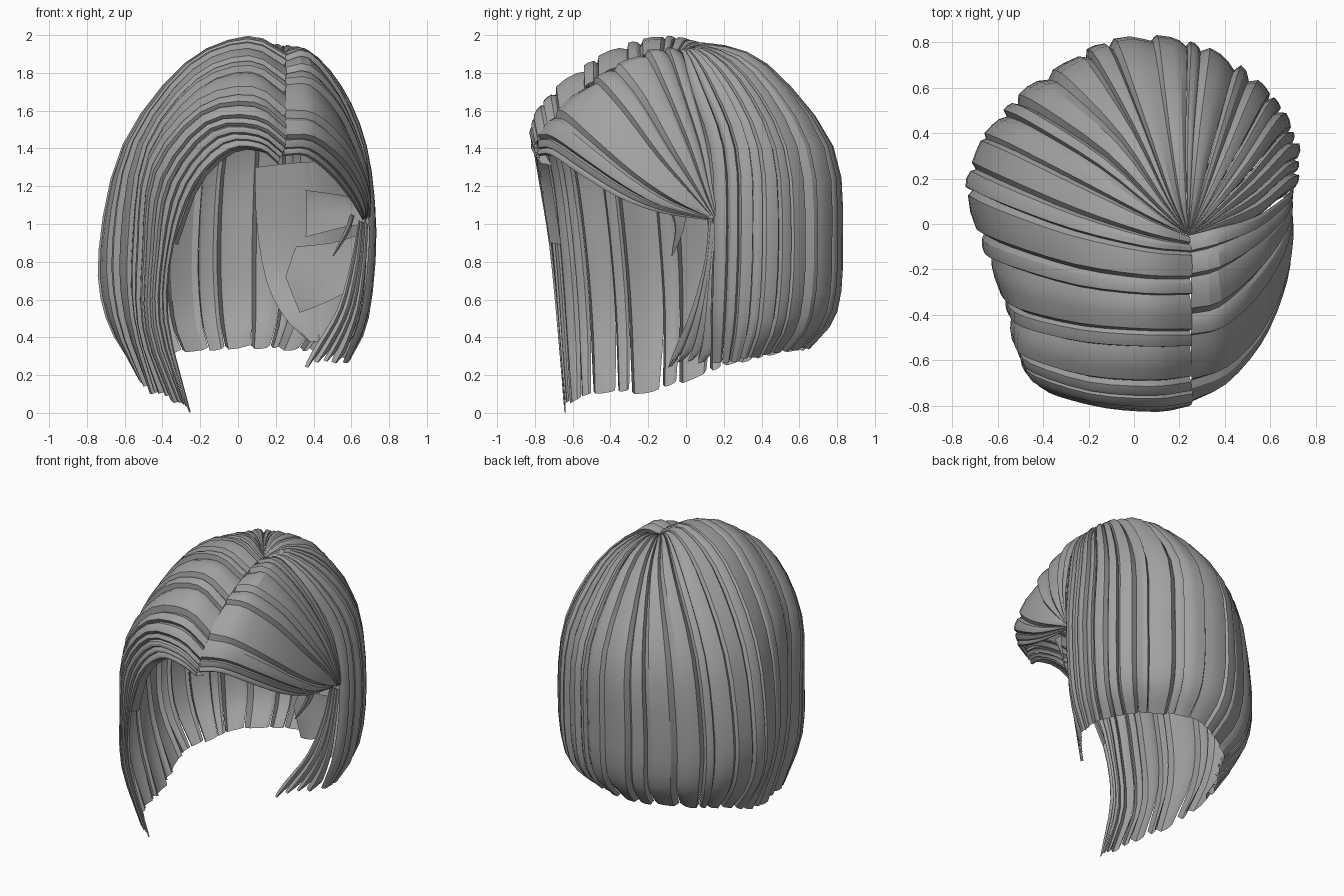
import bpy, bmesh, math, random
from mathutils import Vector

random.seed(11)
CENTER = Vector((0, 0, 0.9))

hair = bpy.data.materials.new("hair grey")
hair.diffuse_color = (0.36, 0.36, 0.36, 1)


def spline(pts, s):
    """Catmull-Rom through pts, s in 0..1"""
    n = len(pts) - 1
    s = min(max(s, 0), 1) * n
    i = min(int(s), n - 1)
    f = s - i
    b, c = pts[i], pts[i + 1]
    a = pts[i - 1] if i > 0 else b * 2 - c
    d = pts[i + 2] if i + 2 <= n else c * 2 - b
    return 0.5 * (2 * b + (c - a) * f + (2 * a - 5 * b + 4 * c - d) * f * f
                  + (3 * b - a - 3 * c + d) * f ** 3)


def surface(guides, u, t):
    return spline([spline(g, t) for g in guides], u)


def outward(guides, u, t):
    e = 0.01
    du = surface(guides, u + e, t) - surface(guides, u - e, t)
    dt = surface(guides, u, t + e) - surface(guides, u, t - e)
    radial = (surface(guides, u, t) - CENTER).normalized()
    n = du.cross(dt)
    if n.length < 1e-6:
        return radial
    n.normalize()
    if n.dot(radial) < 0:
        n.negate()
    return (n + radial * 0.3).normalized()


def locks(name, guides, widths, rows, taper, ragged, ridge=0.014):
    """Row of shingled locks running along a lofted set of guide curves"""
    guides = [[Vector(p) for p in g] for g in guides]
    total = sum(widths)
    bm = bmesh.new()
    u0 = 0.0
    for k, w in enumerate(widths):
        u1 = u0 + w / total
        high = ridge * random.uniform(0.7, 1.3)
        lean = ridge * random.uniform(-0.2, 0.7)
        # steep step on one edge, broad slope towards the other
        section = [(0, -ridge), (random.uniform(0.12, 0.22), high + lean * 0.5),
                   (0.5, high), (random.uniform(0.75, 0.88), high * 0.5 - lean),
                   (1, -ridge)]
        end = 1 - (random.uniform(0, ragged) if k else 0)
        grid = []
        for r in range(rows + 1):
            t = end * r / rows
            pinch = taper * max(0, (r / rows - 0.85) / 0.15) ** 1.5
            mid = u0 + (u1 - u0) * 0.4
            span = (surface(guides, u1, t) - surface(guides, u0, t)).length
            scale = min(1, span / 0.07)
            line = []
            for f, h in section:
                u = u0 + (u1 - u0) * f
                u += (mid - u) * pinch
                p = surface(guides, u, t) + outward(guides, u, t) * h * scale
                line.append(bm.verts.new(p))
            grid.append(line)
        faces = []
        for a, b in zip(grid, grid[1:]):
            for j in range(len(a) - 1):
                faces.append(bm.faces.new((a[j], a[j + 1], b[j + 1], b[j])))
        # turn the lock so that it faces away from the head
        facing = 0
        for f in faces:
            f.normal_update()
            facing += f.normal.dot(f.calc_center_median() - CENTER) * f.calc_area()
        if facing < 0:
            bmesh.ops.reverse_faces(bm, faces=faces)
        u0 = u1
    me = bpy.data.meshes.new(name)
    bm.to_mesh(me)
    bm.free()
    me.materials.append(hair)
    ob = bpy.data.objects.new(name, me)
    bpy.context.collection.objects.link(ob)
    bpy.ops.object.select_all(action='DESELECT')
    ob.select_set(True)
    bpy.context.view_layer.objects.active = ob
    bpy.ops.object.shade_smooth_by_angle(angle=math.radians(25))


crown = (0.24, -0.05, 1.9)

# Guides run from the parting to the hem
left = [
    [(.21, -.77, 1.32), (.12, -.81, 1.39), (-.04, -.80, 1.39), (-.22, -.77, 1.22),
     (-.34, -.72, .9), (-.37, -.68, .5), (-.25, -.64, 0)],
    [(.25, -.79, 1.42), (.1, -.81, 1.52), (-.15, -.79, 1.5), (-.37, -.73, 1.22),
     (-.43, -.69, .85), (-.44, -.66, .45), (-.30, -.63, .04)],
    [(.25, -.7, 1.55), (.08, -.72, 1.67), (-.2, -.7, 1.61), (-.45, -.62, 1.3),
     (-.50, -.56, .85), (-.50, -.53, .45), (-.38, -.52, .09)],
    [(.25, -.5, 1.74), (.06, -.5, 1.85), (-.22, -.48, 1.75), (-.48, -.42, 1.4),
     (-.55, -.36, .9), (-.54, -.33, .5), (-.43, -.32, .1)],
    [(.25, -.28, 1.86), (.05, -.28, 1.95), (-.25, -.24, 1.83), (-.55, -.15, 1.42),
     (-.65, -.1, .9), (-.62, -.08, .5), (-.48, -.09, .13)],
    [(.25, -.12, 1.9), (.05, -.1, 1.98), (-.28, -.02, 1.83), (-.6, .1, 1.4),
     (-.72, .16, .85), (-.68, .14, .5), (-.52, .13, .22)],
]
back = [
    [crown, (.08, .02, 1.97), (-.2, .16, 1.84), (-.54, .33, 1.4),
     (-.66, .38, .85), (-.62, .36, .5), (-.46, .28, .27)],
    [crown, (.12, .1, 1.95), (-.08, .36, 1.83), (-.34, .58, 1.4),
     (-.42, .62, .85), (-.4, .6, .5), (-.33, .48, .32)],
    [crown, (.17, .12, 1.95), (.08, .42, 1.83), (-.02, .76, 1.4),
     (-.05, .81, .9), (-.04, .78, .53), (-.02, .64, .34)],
    [crown, (.25, .12, 1.94), (.27, .42, 1.83), (.3, .73, 1.4),
     (.3, .77, .9), (.28, .74, .53), (.22, .59, .34)],
    [crown, (.33, .1, 1.93), (.45, .32, 1.78), (.56, .53, 1.4),
     (.59, .57, .9), (.56, .54, .5), (.44, .45, .32)],
    [crown, (.36, .04, 1.92), (.53, .19, 1.73), (.66, .33, 1.4),
     (.71, .35, .95), (.67, .33, .5), (.57, .28, .28)],
    [crown, (.36, -.02, 1.91), (.54, .03, 1.72), (.67, .13, 1.4),
     (.71, .15, 1.0), (.67, .14, .55), (.56, .14, .25)],
]
right = [
    [(.24, -.78, 1.36), (.36, -.71, 1.36), (.49, -.56, 1.26), (.59, -.36, 1.14),
     (.64, -.14, 1.06), (.66, .12, 1.02)],
    [(.25, -.76, 1.48), (.4, -.69, 1.47), (.55, -.52, 1.35), (.64, -.32, 1.21),
     (.68, -.12, 1.1), (.67, .13, 1.03)],
    [(.25, -.6, 1.67), (.4, -.56, 1.65), (.55, -.42, 1.5), (.65, -.22, 1.3),
     (.69, -.03, 1.15), (.68, .14, 1.03)],
    [(.25, -.4, 1.8), (.38, -.37, 1.81), (.53, -.24, 1.65), (.64, -.09, 1.4),
     (.69, .04, 1.2), (.69, .15, 1.03)],
    [(.25, -.2, 1.88), (.37, -.17, 1.9), (.53, -.08, 1.7), (.65, .03, 1.42),
     (.69, .1, 1.2), (.7, .16, 1.03)],
    [crown, (.36, -.02, 1.91), (.54, .03, 1.72), (.66, .11, 1.42),
     (.7, .14, 1.2), (.7, .17, 1.02)],
]
tucked = [
    [(.64, .12, 1.02), (.6, .1, .8), (.53, .03, .55), (.42, -.05, .36), (.35, -.1, .24)],
    [(.66, .14, 1.01), (.64, .12, .8), (.59, .08, .55), (.5, .03, .36), (.43, -.02, .26)],
    [(.69, .16, 1.0), (.68, .14, .8), (.65, .13, .55), (.59, .13, .35), (.55, .12, .27)],
]

locks("left_sweep", left + back[:1],
      [.6, .5, .7, .6, 1, .7, 1.3, .6, 1.4, .7, 1.5, .8, 1.2], 18, 0.15, 0.01)
locks("back_fan", back,
      [1.1, .6, 1.3, 1.2, .7, 1.4, 1.2, .5, 1.3, .6, 1, .7, 1.1, .6, 1, .8, 1], 18, 0.04, 0.008)
locks("right_sweep", right, [.5, .7, 1, 1.6, .7, 1.2, 1, .8], 15, 0.0, 0.0, 0.011)
locks("tucked_side_locks", tucked, [1, 1.2, .8, 1], 12, 0.6, 0.05, 0.01)

# Underside of the fringe, rolled inwards
edge = left[0][:5]
locks("fringe_lip", [edge, [(x + .02, y + .06, z - .01) for x, y, z in edge]],
      [1], 10, 0, 0, 0.002)

# Inner layer behind the right side
locks("inner_layer", [
    [(.09, .69, 1.3), (.1, .73, 1.0), (.15, .70, .7), (.25, .58, .5), (.37, .42, .38)],
    [(.38, .6, 1.33), (.42, .62, 1.0), (.43, .6, .7), (.43, .5, .5), (.43, .4, .38)],
    [(.6, .34, 1.33), (.64, .35, 1.0), (.64, .34, .7), (.59, .31, .5), (.5, .28, .38)]],
    [1, 1], 10, 0.0, 0.0, 0.004)

# Ends of the right sweep folded behind the ear
locks("folded_end_upper", [
    [(.67, .15, 1.12), (.57, .22, 1.15), (.36, .32, 1.18)],
    [(.67, .15, 1.0), (.55, .22, .98), (.36, .32, .93)]], [1], 4, 0, 0, 0.004)
locks("folded_end_lower", [
    [(.66, .14, .95), (.5, .2, .9), (.31, .28, .88)],
    [(.64, .13, .8), (.48, .18, .75), (.25, .26, .72)],
    [(.6, .12, .65), (.46, .16, .58), (.33, .24, .53)]], [1], 4, 0, 0, 0.004)

# Small loose strand in front of the ear
locks("loose_strand", [
    [(.6, -.08, 1.05), (.57, -.06, .97), (.5, -.08, .83)],
    [(.62, .0, 1.04), (.59, -.02, .95), (.51, -.07, .83)]], [1], 6, 0.5, 0, 0.006)
